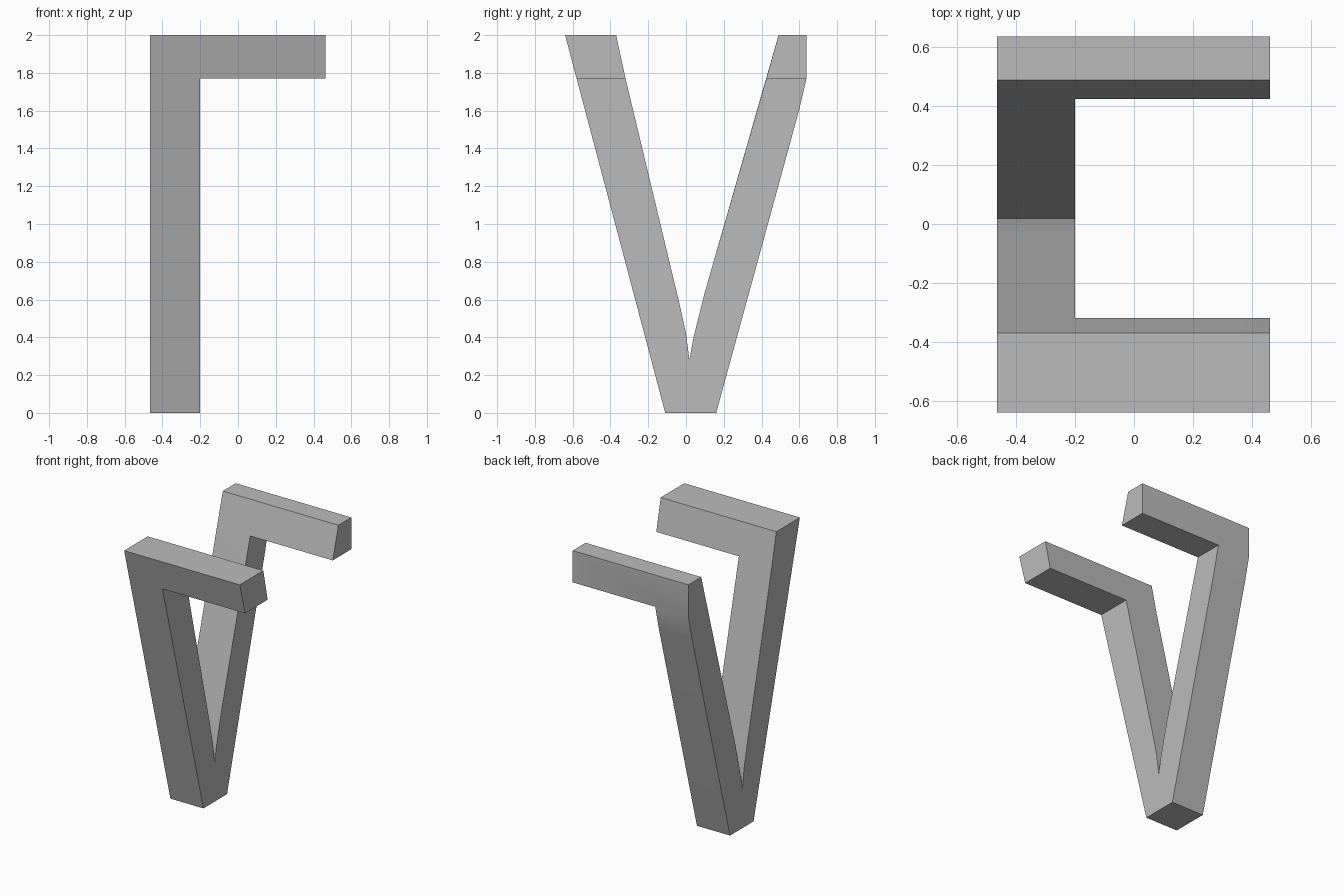
import bpy
import bmesh
import math

cube = bpy.data.objects.get("Cube")
if cube:
    bpy.data.objects.remove(cube, do_unlink=True)

LEFT, INNER, RIGHT = -0.465, -0.2, 0.462
ARM_Z = 1.77

# Single plain grey
grey = bpy.data.materials.new("plain grey")
grey.use_nodes = True
colour = (0.5, 0.5, 0.5, 1)
grey.diffuse_color = colour
grey.node_tree.nodes["Principled BSDF"].inputs["Base Color"].default_value = colour

# V-shaped side profile (y, z)
profile = [
    (-0.11, 0), (0.16, 0), (0.598, 1.6), (0.638, ARM_Z), (0.638, 2),
    (0.49, 2), (0.425, ARM_Z), (0.10, 0.64), (0.04, 0.4), (0.018, 0.28),
    (0, 0.42), (-0.035, 0.58), (-0.32, ARM_Z), (-0.37, 2), (-0.64, 2),
]

bm = bmesh.new()
face = bm.faces.new([bm.verts.new((LEFT, y, z)) for y, z in profile])
side = bmesh.ops.extrude_face_region(bm, geom=[face], use_keep_orig=True)
bmesh.ops.translate(bm, vec=(INNER - LEFT, 0, 0),
                    verts=[g for g in side["geom"] if isinstance(g, bmesh.types.BMVert)])
bmesh.ops.recalc_face_normals(bm, faces=bm.faces)

# Cut the legs level with the arm undersides, then pull out the two arms
bmesh.ops.bisect_plane(bm, geom=bm.verts[:] + bm.edges[:] + bm.faces[:],
                       plane_co=(0, 0, ARM_Z), plane_no=(0, 0, 1), dist=0.0005)
bm.normal_update()
ends = [f for f in bm.faces
        if f.normal.x > 0.9 and min(v.co.z for v in f.verts) > ARM_Z - 0.01]
arms = bmesh.ops.extrude_face_region(bm, geom=ends)
bmesh.ops.translate(bm, vec=(RIGHT - INNER, 0, 0),
                    verts=[g for g in arms["geom"] if isinstance(g, bmesh.types.BMVert)])
bmesh.ops.delete(bm, geom=[f for f in ends if f.is_valid], context="FACES_ONLY")
bmesh.ops.dissolve_limit(bm, angle_limit=math.radians(0.5),
                         verts=bm.verts[:], edges=bm.edges[:])
bmesh.ops.recalc_face_normals(bm, faces=bm.faces)

mesh = bpy.data.meshes.new("v_frame_with_arms")
bm.to_mesh(mesh)
bm.free()
mesh.materials.append(grey)
frame = bpy.data.objects.new("v_frame_with_arms", mesh)
bpy.context.collection.objects.link(frame)

# Soften only the shallow bends
bpy.context.view_layer.objects.active = frame
frame.select_set(True)
bpy.ops.object.shade_smooth_by_angle(angle=math.radians(30))
